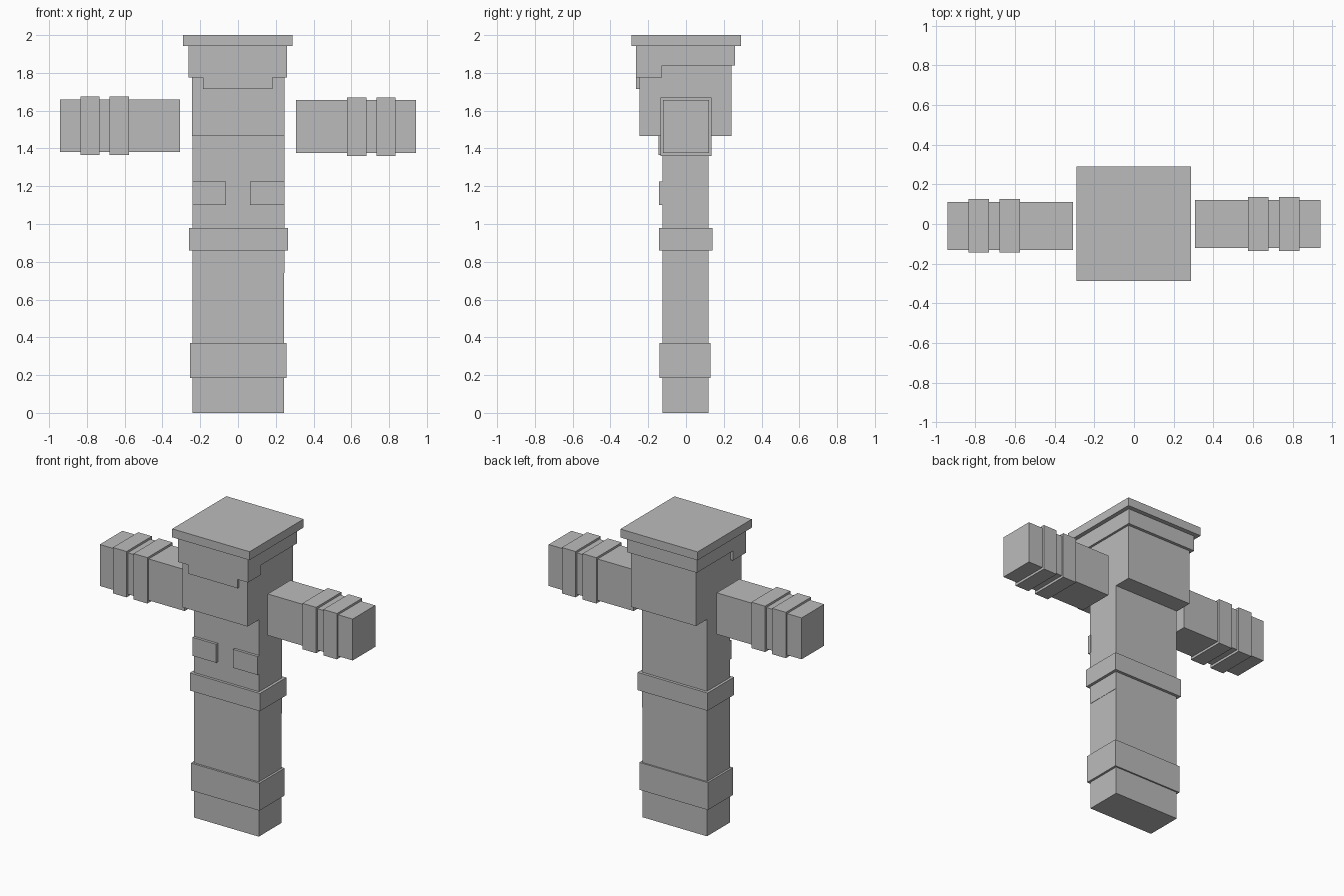
import bpy
import bmesh
from mathutils import Vector

if "Cube" in bpy.data.objects:
    bpy.data.objects.remove(bpy.data.objects["Cube"], do_unlink=True)

# One plain grey for the whole figure
GREY = (0.5, 0.5, 0.5, 1.0)
grey = bpy.data.materials.new("plain grey")
grey.use_nodes = True
grey.diffuse_color = GREY
grey.node_tree.nodes["Principled BSDF"].inputs["Base Color"].default_value = GREY


def finish(name, bm):
    bmesh.ops.recalc_face_normals(bm, faces=bm.faces)
    mesh = bpy.data.meshes.new(name)
    bm.to_mesh(mesh)
    bm.free()
    mesh.materials.append(grey)
    obj = bpy.data.objects.new(name, mesh)
    bpy.context.collection.objects.link(obj)
    return obj


def box(name, x, y, z):
    """Box given by its (low, high) range on each axis."""
    bm = bmesh.new()
    bmesh.ops.create_cube(bm, size=1)
    ranges = (x, y, z)
    bmesh.ops.scale(bm, vec=Vector([hi - lo for lo, hi in ranges]), verts=bm.verts)
    bmesh.ops.translate(bm, vec=Vector([(lo + hi) / 2 for lo, hi in ranges]), verts=bm.verts)
    return finish(name, bm)


def side_profile(name, points, x):
    """Outline in the y-z plane, extruded across x."""
    bm = bmesh.new()
    face = bm.faces.new([bm.verts.new((x[0], py, pz)) for py, pz in points])
    out = bmesh.ops.extrude_face_region(bm, geom=[face])
    moved = [v for v in out["geom"] if isinstance(v, bmesh.types.BMVert)]
    bmesh.ops.translate(bm, vec=(x[1] - x[0], 0, 0), verts=moved)
    return finish(name, bm)


# Legs, torso and the bands around them
DEPTH = (-0.125, 0.12)
box("right_leg", (-0.241, 0), DEPTH, (0, 0.74))
box("left_leg", (0, 0.243), DEPTH, (0, 0.74))
box("torso", (-0.241, 0.245), DEPTH, (0.74, 1.47))
box("boot_cuff", (-0.255, 0.258), (-0.139, 0.13), (0.185, 0.37))
box("belt", (-0.259, 0.264), (-0.143, 0.139), (0.86, 0.98))
box("right_chest_pocket", (-0.24, -0.063), (-0.143, -0.12), (1.10, 1.225))
box("left_chest_pocket", (0.063, 0.246), (-0.143, -0.12), (1.10, 1.225))

# Head with stepped hair, fringe and flat cap
box("head", (-0.243, 0.245), (-0.247, 0.24), (1.467, 1.92))
side_profile("hair", [(-0.265, 1.945), (-0.265, 1.775), (-0.127, 1.775),
                      (-0.127, 1.84), (0.26, 1.84), (0.26, 1.945)], (-0.263, 0.26))
box("fringe", (-0.185, 0.182), (-0.264, -0.24), (1.715, 1.78))
box("cap", (-0.29, 0.288), (-0.288, 0.29), (1.943, 2.0))

# Outstretched arms, each with two bands near the hand
for side, sign, dy, dz in (("right", -1, -0.01, 0.004), ("left", 1, 0, 0)):
    def arm_part(name, near, far, half_depth, low, high):
        x = sorted((sign * near, sign * far))
        box(f"{side}_{name}", x, (dy - half_depth, dy + half_depth), (low + dz, high + dz))

    arm_part("arm", 0.307, 0.942, 0.121, 1.376, 1.656)
    arm_part("forearm_band", 0.576, 0.679, 0.135, 1.36, 1.67)
    arm_part("wrist_band", 0.732, 0.834, 0.135, 1.36, 1.67)
